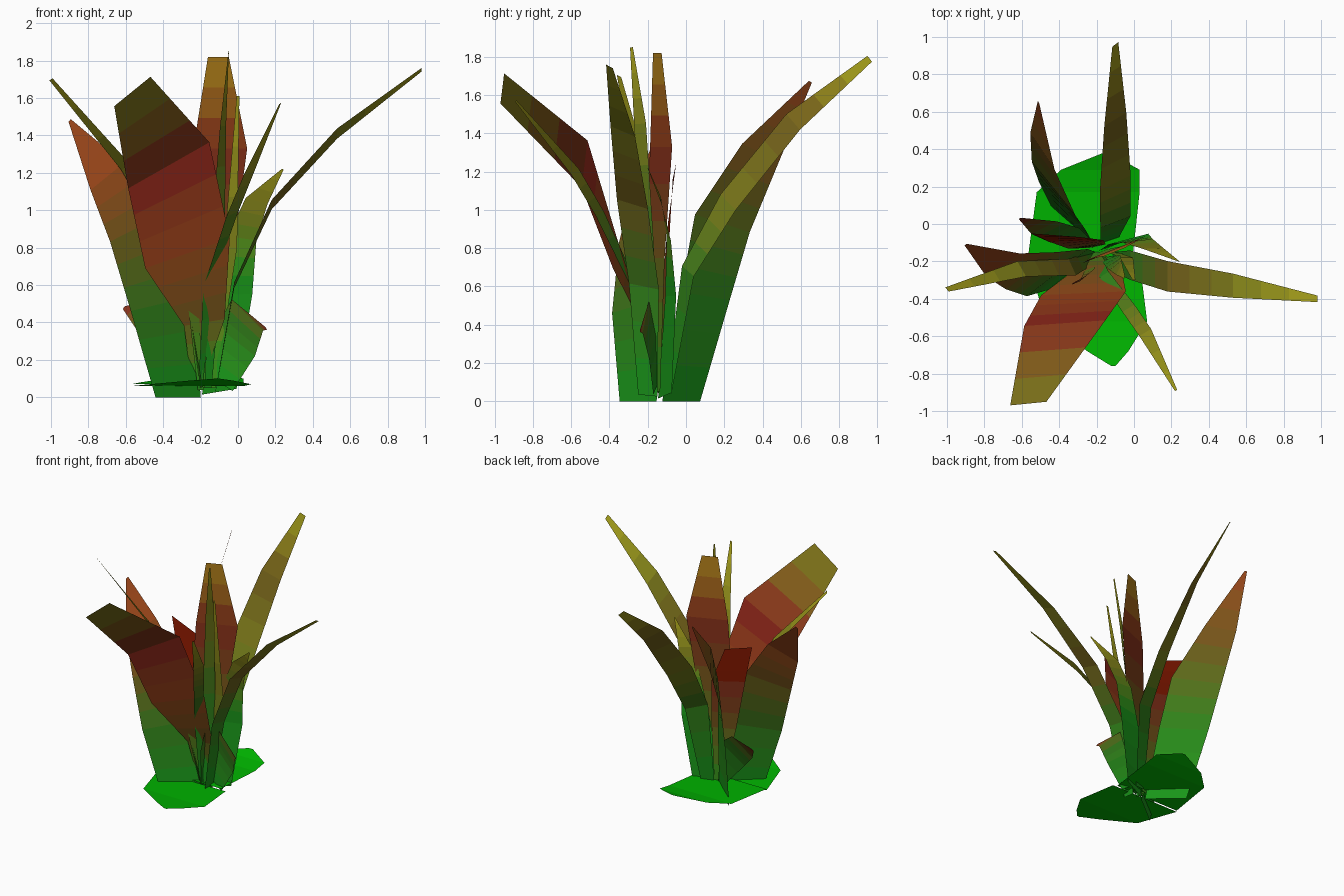
import bpy
from mathutils import Vector

GREEN, BROWN, RED = (0.01, 0.32, 0.01), (0.16, 0.1, 0.01), (0.26, 0.01, 0.005)
RUST, OLIVE, GOLD, ORANGE = (0.32, 0.06, 0.01), (0.2, 0.2, 0.01), (0.38, 0.35, 0.01), (0.48, 0.25, 0.01)
DARK, LEAF = (0.03, 0.2, 0.01), (0.005, 0.46, 0.005)
mats = {}


def material(col):
    key = tuple(round(c, 2) for c in col)
    if key not in mats:
        m = bpy.data.materials.new("leaf_colour")
        m.diffuse_color = (*key, 1)
        mats[key] = m
    return mats[key]


def blade(name, colours, side0, side1, stations, split=3):
    """Flat ribbon: stations are (x, y, z, width); the side direction turns from side0 to side1."""
    s0, s1 = Vector(side0).normalized(), Vector(side1).normalized()
    n = (len(stations) - 1) * split
    verts = []
    for i in range(n + 1):
        k = min(i // split, len(stations) - 2)
        f = i / split - k
        rims = []
        for j in (k, k + 1):
            s = s0.lerp(s1, j / (len(stations) - 1)).normalized()
            c, w = Vector(stations[j][:3]), stations[j][3] / 2
            rims.append((c - s * w, c + s * w))
        verts += [rims[0][e].lerp(rims[1][e], f) for e in (0, 1)]
    me = bpy.data.meshes.new(name)
    me.from_pydata(verts, [], [(2*i, 2*i + 1, 2*i + 3, 2*i + 2) for i in range(n)])
    # colour bands running from base to tip
    for i in range(n):
        t = (i + 0.5) / n * (len(colours) - 1)
        k = min(int(t), len(colours) - 2)
        col = Vector(colours[k]).lerp(Vector(colours[k + 1]), t - k)
        me.materials.append(material(col))
        me.polygons[i].material_index = i
    bpy.context.collection.objects.link(bpy.data.objects.new(name, me))


X, Y = (1, 0, 0), (0, 1, 0)

# ground leaves
blade("ground_leaf_back", (LEAF, LEAF), X, X,
      [(-.29, -.2, .07, .56), (-.245, .17, .08, .55), (-.18, .29, .1, .42), (-.15, .38, .13, .03)], 1)
blade("ground_leaf_front", (LEAF, LEAF), X, X,
      [(-.27, -.2, .06, .6), (-.2, -.52, .07, .54), (-.14, -.68, .09, .22), (-.11, -.76, .1, .02)], 1)

# long outer blades
blade("blade_right", (GREEN, DARK, BROWN, OLIVE, GOLD), (0, 1, -.1), (0, 1, -.55),
      [(-.12, -.2, .03, .1), (-.02, -.22, .6, .16), (.18, -.28, 1.03, .17), (.53, -.33, 1.41, .14), (.98, -.4, 1.75, .04)])
blade("blade_back", (GREEN, DARK, OLIVE, BROWN, GOLD), (1, .3, -.2), (.6, .45, -.57),
      [(-.13, -.09, .05, .1), (-.1, .01, .68, .18), (-.1, .22, 1.04, .2), (-.1, .56, 1.46, .16), (-.1, .96, 1.79, .05)])
blade("blade_back_left", (GREEN, DARK, BROWN, RUST), (-.24, .21, 0), (-.4, .75, -.45),
      [(-.32, -.025, 0, .3), (-.385, .1, .55, .36), (-.43, .19, .93, .38), (-.49, .39, 1.3, .25), (-.51, .65, 1.67, .02)])
blade("blade_front_left", (GREEN, BROWN, RUST, RED, OLIVE), X, (.8, .08, .65),
      [(-.22, -.15, .08, .06), (-.18, -.22, .4, .22), (-.27, -.37, .77, .48), (-.37, -.53, 1.24, .5), (-.565, -.96, 1.635, .25)])
blade("blade_left", (GREEN, DARK, BROWN, RUST, RUST), (-.75, -.6, 0), (-.6, -.4, -.7),
      [(-.32, -.25, 0, .31), (-.41, -.26, .5, .42), (-.55, -.25, .9, .36), (-.7, -.22, 1.18, .26), (-.9, -.11, 1.48, .02)])
blade("blade_far_left", (GREEN, BROWN, OLIVE, GOLD), (-.3, .9, -.2), (-.59, .81, -.4),
      [(-.2, -.17, .05, .06), (-.33, -.23, .75, .1), (-.6, -.24, 1.23, .1), (-1, -.35, 1.7, .03)])
blade("blade_front_right", (GREEN, DARK, OLIVE, GOLD), (.8, .5, .2), (.8, .5, .5),
      [(-.2, -.17, .05, .03), (-.16, -.27, .6, .06), (-.03, -.45, .98, .08), (.06, -.58, 1.2, .08), (.225, -.89, 1.57, .015)])

# upright inner blades
blade("upright_wide", (GREEN, BROWN, RED, ORANGE), (1, .4, 0), (1, .4, 0),
      [(-.18, -.15, .05, .08), (-.15, -.16, .75, .26), (-.095, -.13, 1.33, .31), (-.105, -.15, 1.82, .12)])
blade("upright_narrow", (GREEN, DARK, OLIVE, GOLD), (1, .4, 0), (.15, 1, .1),
      [(-.16, -.18, .05, .04), (-.11, -.2, .8, .1), (-.08, -.24, 1.45, .07), (-.05, -.285, 1.85, .015)])
blade("upright_right", (GREEN, GREEN, OLIVE, GOLD), (.9, .35, .15), (.9, -.1, -.4),
      [(-.1, -.11, .03, .2), (-.03, -.08, .55, .22), (.02, -.09, .85, .16), (.1, -.13, 1.05, .12), (.24, -.2, 1.22, .01)])
blade("upright_left", (GREEN, BROWN, RED, RED), (.9, .2, 0), (.95, -.07, -.33),
      [(-.2, -.12, .05, .06), (-.25, -.12, .5, .2), (-.31, -.09, .9, .3), (-.42, -.06, 1.205, .27)])
blade("upright_thin", (GREEN, OLIVE, GOLD), X, X,
      [(-.14, -.14, .05, .04), (-.04, -.18, .8, .07), (0, -.3, 1.61, .015)])

# short low blades
blade("low_right", (GREEN, DARK, RED), (.8, -.2, -.5), (.6, -.1, -.75),
      [(-.07, -.16, .06, .1), (-.01, -.17, .3, .26), (.05, -.21, .44, .24), (.15, -.24, .37, .02)])
blade("low_left", (GREEN, DARK, RED), (.6, .3, .7), (.6, .3, .7),
      [(-.22, -.12, .05, .05), (-.37, -.06, .35, .25), (-.48, -.02, .45, .22), (-.61, .03, .48, .02)])
blade("low_front_left", (GREEN, BROWN, RED), X, (.5, .8, 0),
      [(-.2, -.17, .04, .03), (-.24, -.25, .5, .06), (-.27, -.29, .65, .05), (-.33, -.32, .8, .01)])
blade("low_front_right", (GREEN, DARK, BROWN), Y, Y,
      [(-.19, -.17, .04, .04), (-.15, -.22, .35, .08), (-.1, -.25, .57, .01)])
